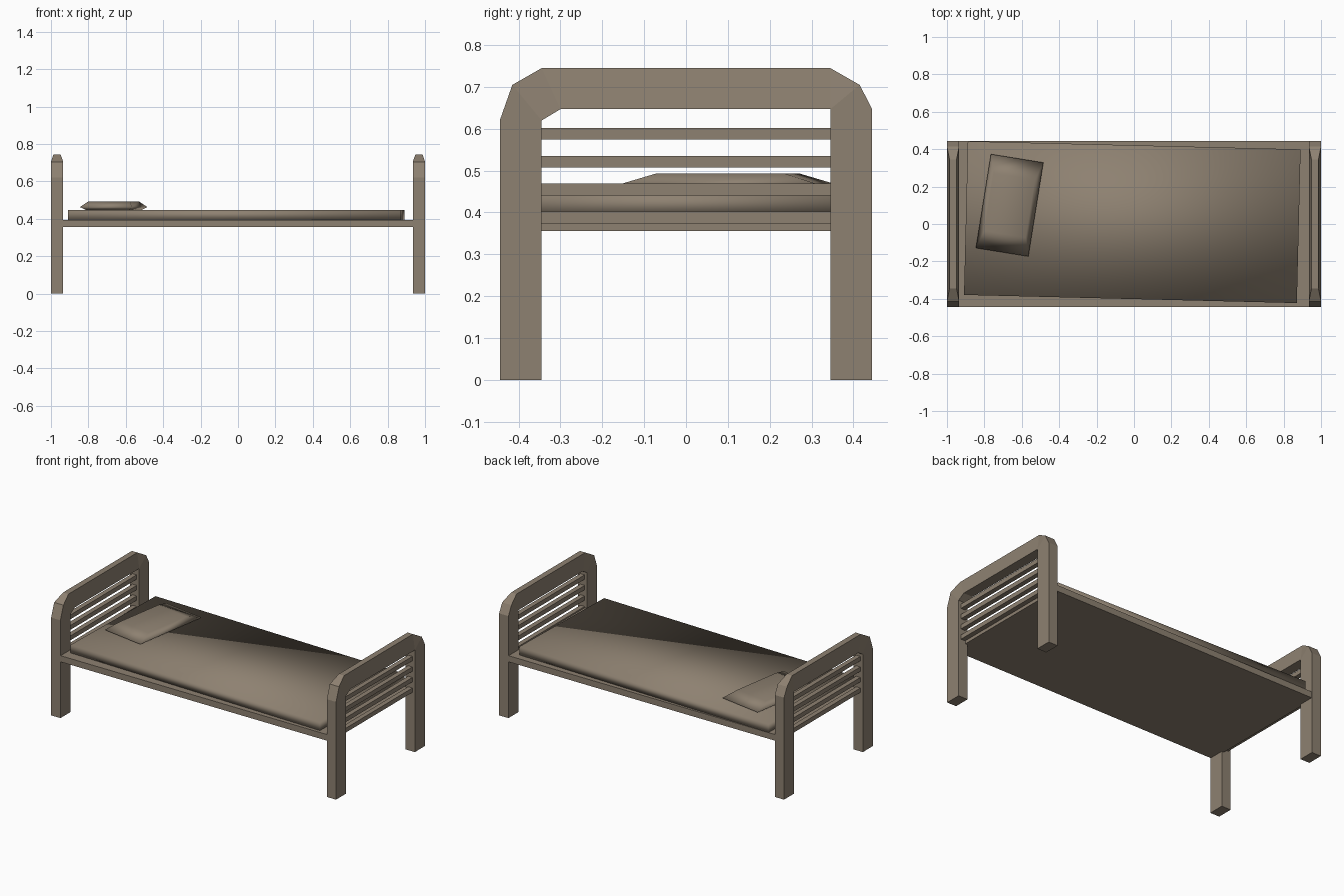
import bpy, bmesh, math
from mathutils import Matrix

if "Cube" in bpy.data.objects:
    bpy.data.objects.remove(bpy.data.objects["Cube"])

wood = bpy.data.materials.new("grey_brown")
wood.diffuse_color = (0.27, 0.22, 0.165, 1)
wood.use_nodes = True
wood.node_tree.nodes["Principled BSDF"].inputs["Base Color"].default_value = wood.diffuse_color


def finish(name, bm, smooth=False):
    bmesh.ops.remove_doubles(bm, verts=bm.verts, dist=1e-5)
    bmesh.ops.dissolve_degenerate(bm, edges=bm.edges, dist=1e-5)
    bmesh.ops.recalc_face_normals(bm, faces=bm.faces)
    for f in bm.faces:
        f.smooth = smooth
    me = bpy.data.meshes.new(name)
    bm.to_mesh(me)
    bm.free()
    me.materials.append(wood)
    ob = bpy.data.objects.new(name, me)
    bpy.context.collection.objects.link(ob)
    return ob


def loft(name, rings, smooth=False):
    """Skin a list of four-point rings and cap both ends."""
    bm = bmesh.new()
    vs = [[bm.verts.new(p) for p in r] for r in rings]
    for a, b in zip(vs, vs[1:]):
        for i in range(4):
            j = (i + 1) % 4
            bm.faces.new((a[i], a[j], b[j], b[i]))
    bm.faces.new(vs[0])
    bm.faces.new(vs[-1])
    return finish(name, bm, smooth)


def slab(name, layers, loc=(0, 0), turn=0, smooth=False):
    """Stack of rectangles: (half x, half y, z)."""
    ob = loft(name, [[(-a, -b, z), (a, -b, z), (a, b, z), (-a, b, z)]
                     for a, b, z in layers], smooth)
    ob.data.transform(Matrix.Translation((*loc, 0)) @ Matrix.Rotation(math.radians(turn), 4, 'Z'))
    return ob


# arch path: outer y, outer z, inner y, inner z, outer half thickness
W, T = 0.0325, 0.019
ARCH = [(-.445, 0, -.345, 0, W), (-.445, .62, -.345, .62, W),
        (-.415, .705, -.345, .62, W), (-.345, .745, -.30, .647, T),
        (.345, .745, .345, .647, T), (.415, .705, .345, .647, W),
        (.445, .647, .345, .647, W), (.445, 0, .345, 0, W)]

for side, x in (("head", -0.9675), ("foot", 0.9675)):
    # bent end frame with legs
    loft(side + "_frame", [[(x - t, oy, oz), (x + t, oy, oz), (x + W, iy, iz), (x - W, iy, iz)]
                           for oy, oz, iy, iz, t in ARCH])
    # four horizontal slats
    for k in range(4):
        z = 0.374 + k * 0.0668
        slab(f"{side}_slat_{k + 1}", [(.015, .35, z), (.015, .35, z + .028)], (x, 0))

# bed base
slab("platform", [(.95, .443, .356), (.95, .443, .395)])

# slightly turned mattress and pillow
slab("mattress", [(.89, .411, .394), (.89, .411, .447)], (-.009, .01), -1.4, True)
slab("pillow", [(.115, .20, .446), (.142, .254, .463), (.112, .156, .493)],
     (-.665, .10), -9.1, True)
